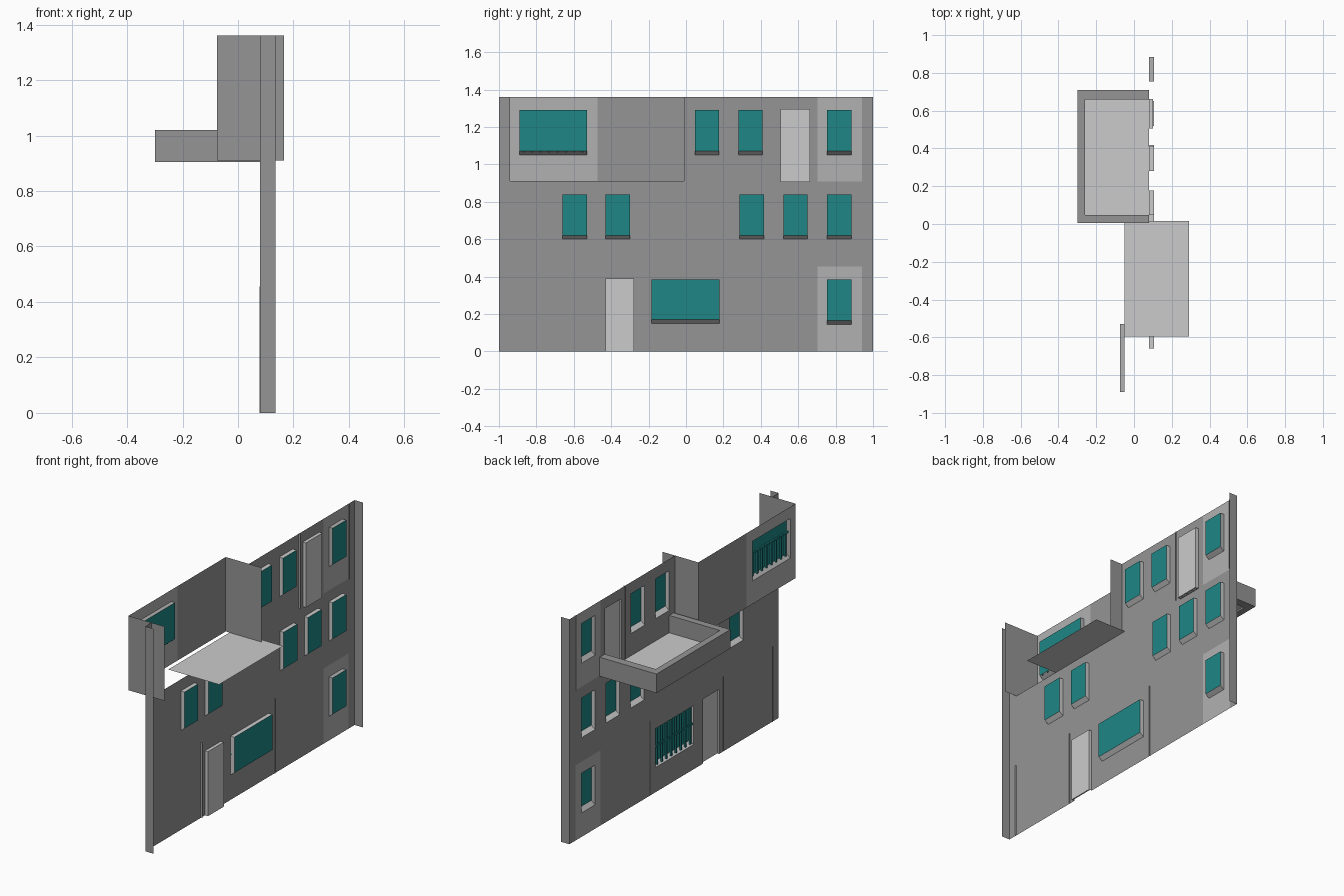
import bpy, bmesh

if "Cube" in bpy.data.objects:
    bpy.data.objects.remove(bpy.data.objects["Cube"])

X0 = 0.08          # outer plane of the main wall


def material(name, r, g, b):
    m = bpy.data.materials.new(name)
    m.diffuse_color = (r, g, b, 1)
    m.use_nodes = True
    m.node_tree.nodes["Principled BSDF"].inputs["Base Color"].default_value = m.diffuse_color
    return m


GLASS = material("teal_glass", 0.014, 0.24, 0.24)
DARK = material("dark_grey_wall", 0.3, 0.3, 0.3)
PANEL = material("mid_grey_panel", 0.44, 0.44, 0.44)


def make(name, polys, mat=None):
    bm = bmesh.new()
    for p in polys:
        bm.faces.new([bm.verts.new(v) for v in p])
    bmesh.ops.remove_doubles(bm, verts=bm.verts, dist=1e-5)
    me = bpy.data.meshes.new(name)
    bm.to_mesh(me)
    bm.free()
    ob = bpy.data.objects.new(name, me)
    bpy.context.collection.objects.link(ob)
    if mat:
        me.materials.append(mat)
    return ob


def box(x0, x1, y0, y1, z0, z1):
    a, b, c, d = (x0, y0), (x1, y0), (x1, y1), (x0, y1)
    lo = [(x, y, z0) for x, y in (a, b, c, d)]
    hi = [(x, y, z1) for x, y in (a, b, c, d)]
    sides = [[lo[i], lo[(i + 1) % 4], hi[(i + 1) % 4], hi[i]] for i in range(4)]
    return sides + [lo[::-1], hi]


def rect_x(x, y0, y1, z0, z1):
    # upright rectangle facing the street (-x)
    return [(x, y0, z0), (x, y0, z1), (x, y1, z1), (x, y1, z0)]


def rect_y(y, x0, x1, z0, z1, flip=False):
    p = [(x0, y, z0), (x1, y, z0), (x1, y, z1), (x0, y, z1)]
    return p[::-1] if flip else p


def wall(name, x, y0, y1, z0, z1, holes, mat):
    # wall sheet split into cells, leaving the holes open
    ys = sorted({y0, y1, *[v for h in holes for v in h[:2] if y0 < v < y1]})
    zs = sorted({z0, z1, *[v for h in holes for v in h[2:] if z0 < v < z1]})
    polys = []
    for a, b in zip(ys, ys[1:]):
        for c, d in zip(zs, zs[1:]):
            m, n = (a + b) / 2, (c + d) / 2
            if not any(h[0] < m < h[1] and h[2] < n < h[3] for h in holes):
                polys.append(rect_x(x, a, b, c, d))
    ob = make(name, polys, mat)
    bm = bmesh.new()
    bm.from_mesh(ob.data)
    bmesh.ops.dissolve_limit(bm, angle_limit=0.01, verts=bm.verts, edges=bm.edges)
    bm.to_mesh(ob.data)
    bm.free()


def window(name, x, y0, y1, z0, z1, mat=None):
    # recess with sloping sill, and the glass at its back
    xg, zs = x + 0.025, z0 + 0.02
    frame = [
        [(x, y0, z0), (xg, y0, zs), (xg, y0, z1), (x, y0, z1)][::-1],
        [(x, y1, z0), (xg, y1, zs), (xg, y1, z1), (x, y1, z1)],
        [(x, y0, z0), (xg, y0, zs), (xg, y1, zs), (x, y1, z0)],
        [(x, y0, z1), (x, y1, z1), (xg, y1, z1), (xg, y0, z1)],
    ]
    make(name + "_reveal", frame, mat)
    make(name + "_glass", [rect_x(xg, y0, y1, zs, z1)], GLASS)


# Openings: (y0, y1, z0, z1)
W = 0.13
windows = [(y, y + W, 1.05, 1.29) for y in (0.047, 0.28, 0.755)]
windows += [(y, y + W, 0.60, 0.84) for y in (-0.66, -0.43, 0.287, 0.52, 0.755)]
windows += [(0.755, 0.885, 0.145, 0.385), (-0.185, 0.178, 0.15, 0.385)]
doors = [(-0.43, -0.278, 0.0, 0.39), (0.505, 0.662, 0.905, 1.295)]
bay = (-0.94, -0.01, 0.91, 1.36)
bay_win = (-0.89, -0.53, 1.05, 1.29)

# Main wall with end returns, and two lighter panels
panels = [(0.703, 0.94, 0.0, 0.455), (0.703, 0.94, 0.908, 1.36)]
wall("facade_wall", X0, -1, 1, 0, 1.36, windows + doors + [bay] + panels, DARK)
for p in panels:
    wall("light_panel", X0, *p, windows, PANEL)
for s in (-1, 1):
    make("end_return", [rect_y(s, X0, 0.135, 0, 1.36, s > 0)], DARK)

# Thin pale joints between wall panels
for y, z0, z1 in ((-0.94, 0, 0.455), (-0.467, 0, 0.455), (0.235, 0, 0.455),
                  (0.47, 0.908, 1.36), (0.94, 0.908, 1.36)):
    make("panel_joint", [rect_y(y, X0 - 0.003, X0 + 0.008, z0, z1)])

for i, w in enumerate(windows):
    window("window_%d" % i, X0, *w, PANEL if i in (2, 8) else None)

# Doors set back in their openings
for y0, y1, z0, z1 in doors:
    xd = X0 + 0.02
    make("door_reveal", [rect_y(y0, X0, xd, z0, z1, True),
                         rect_y(y1, X0, xd, z0, z1),
                         [(X0, y0, z1), (X0, y1, z1), (xd, y1, z1), (xd, y0, z1)]])
    make("door", box(xd - 0.008, xd, y0, y1, z0, z1))

# Projecting bay: two-tone front, two cheeks, floor plate
wall("bay_front_light", -0.075, -0.94, -0.473, 0.91, 1.36, [bay_win], PANEL)
wall("bay_front_dark", -0.075, -0.473, -0.01, 0.91, 1.36, [], DARK)
for y, flip in ((bay[0], False), (bay[1], True)):
    make("bay_cheek", [rect_y(y, -0.075, 0.165, 0.91, 1.36, flip)], DARK)
window("bay_window", -0.075, *bay_win, PANEL)
make("bay_floor", [[(-0.05, -0.595, 0.91), (0.29, -0.595, 0.91),
                    (0.29, 0.015, 0.91), (-0.05, 0.015, 0.91)]])


def grille(name, x, y0, y1, z0, z1, n, rails):
    bars = []
    for i in range(n):
        y = y0 + (y1 - y0) * (i + 0.5) / n
        bars += box(x - 0.005, x + 0.005, y - 0.005, y + 0.005, z0, z1)
    make(name + "_bars", bars, GLASS)
    polys = []
    for z in rails:
        polys += box(x - 0.004, x + 0.004, y0, y1, z - 0.005, z + 0.005)
    make(name + "_rails", polys, GLASS)


# Window railings
grille("bay_railing", -0.057, -0.89, -0.53, 1.065, 1.21, 8, (1.205,))
grille("ground_grille", 0.086, -0.185, 0.178, 0.16, 0.385, 8, (0.275,))

# Balcony: U-shaped parapet around a pale floor
BZ0, BZ1 = 0.905, 1.02
outer = [(X0, 0.005), (-0.30, 0.005), (-0.30, 0.71), (X0, 0.71)]
inner = [(X0, 0.047), (-0.26, 0.047), (-0.26, 0.66), (X0, 0.66)]
polys = []
for i in range(3):
    a, b, c, d = outer[i], outer[i + 1], inner[i + 1], inner[i]
    polys.append([(*a, BZ0), (*a, BZ1), (*b, BZ1), (*b, BZ0)])
    polys.append([(*d, BZ0), (*c, BZ0), (*c, BZ1), (*d, BZ1)])
    polys.append([(*a, BZ1), (*d, BZ1), (*c, BZ1), (*b, BZ1)])
    polys.append([(*a, BZ0), (*b, BZ0), (*c, BZ0), (*d, BZ0)])
make("balcony_parapet", polys, DARK)
make("balcony_floor", [[(*p, BZ0 + 0.01) for p in inner[::-1]]])
